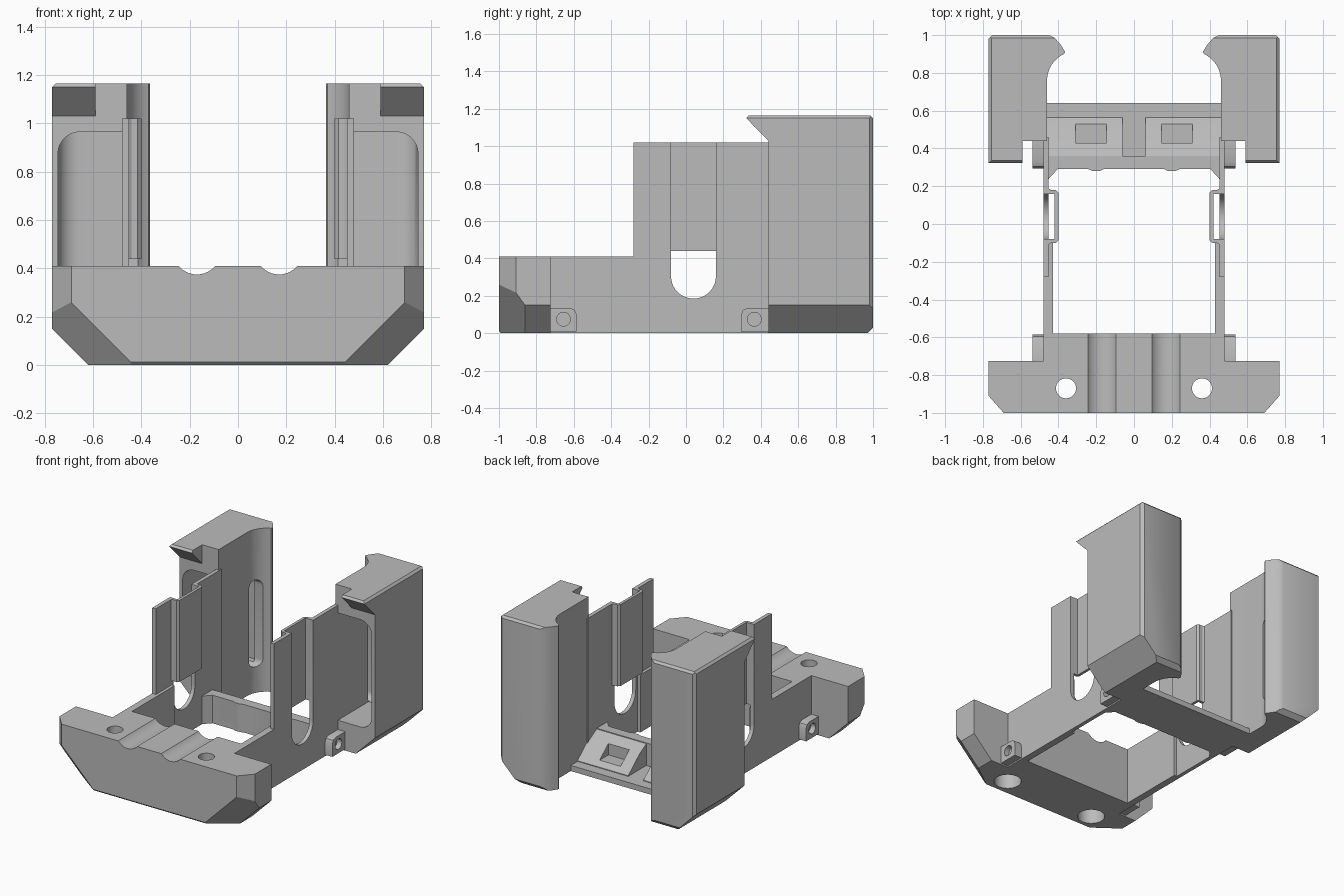
import bpy, bmesh
from math import sin, cos, pi, radians
from mathutils import Vector

cube = bpy.data.objects.get("Cube")
if cube:
    bpy.data.objects.remove(cube, do_unlink=True)

mat = bpy.data.materials.new("plain grey")
mat.use_nodes = True
GREY = (0.5, 0.5, 0.5, 1)
mat.diffuse_color = GREY
mat.node_tree.nodes["Principled BSDF"].inputs["Base Color"].default_value = GREY


def make(name, bm):
    bmesh.ops.recalc_face_normals(bm, faces=bm.faces)
    me = bpy.data.meshes.new(name)
    bm.to_mesh(me)
    bm.free()
    me.materials.append(mat)
    ob = bpy.data.objects.new(name, me)
    bpy.context.scene.collection.objects.link(ob)
    return ob


def prism(name, pts, axis, lo, hi):
    """Extrude a 2D profile along an axis (x: yz, y: xz, z: xy)."""
    place = {"x": lambda u, v, t: (t, u, v),
             "y": lambda u, v, t: (u, t, v),
             "z": lambda u, v, t: (u, v, t)}[axis]
    bm = bmesh.new()
    a = [bm.verts.new(place(u, v, lo)) for u, v in pts]
    b = [bm.verts.new(place(u, v, hi)) for u, v in pts]
    bm.faces.new(a)
    bm.faces.new(b)
    for i in range(len(a)):
        j = (i + 1) % len(a)
        bm.faces.new((a[i], a[j], b[j], b[i]))
    return make(name, bm)


def box(name, x, y, z):
    return prism(name, [(x[0], y[0]), (x[1], y[0]), (x[1], y[1]), (x[0], y[1])], "z", *z)


def arc(cu, cv, r, a0, a1, n):
    return [(cu + r * cos(radians(a0 + (a1 - a0) * i / n)),
             cv + r * sin(radians(a0 + (a1 - a0) * i / n))) for i in range(n + 1)]


def circle(cu, cv, r, n=32):
    return arc(cu, cv, r, 0, 360, n)[:-1]


def slice_off(ob, co, no):
    """Cut away everything on the normal side of a plane and close the cut."""
    bm = bmesh.new()
    bm.from_mesh(ob.data)
    res = bmesh.ops.bisect_plane(bm, geom=bm.verts[:] + bm.edges[:] + bm.faces[:],
                                 plane_co=co, plane_no=Vector(no).normalized(),
                                 clear_outer=True)
    edges = [e for e in res["geom_cut"] if isinstance(e, bmesh.types.BMEdge)]
    bmesh.ops.holes_fill(bm, edges=edges, sides=0)
    bmesh.ops.recalc_face_normals(bm, faces=bm.faces)
    bm.to_mesh(ob.data)
    bm.free()


def apply_modifier(ob, mod):
    bpy.context.view_layer.objects.active = ob
    bpy.ops.object.modifier_apply(modifier=mod.name)


def carve(ob, *cutters):
    for c in cutters:
        m = ob.modifiers.new("carve", "BOOLEAN")
        m.operation, m.solver, m.object = "DIFFERENCE", "EXACT", c
        apply_modifier(ob, m)
        bpy.data.objects.remove(c, do_unlink=True)


def mirrored(ob):
    m = ob.modifiers.new("mirror", "MIRROR")
    m.use_mirror_merge = False
    apply_modifier(ob, m)
    return ob


parts = []

# Front block: T-shaped plan with chamfered corners
half = [(0.77, -1), (0.77, -0.725), (0.48, -0.725), (0.48, -0.58)]
front = prism("front_block", half + [(-x, y) for x, y in reversed(half)], "z", 0, 0.41)
for s in (1, -1):
    slice_off(front, (s * 0.69, -1, 0), (s * 0.09, -0.08, 0))
    slice_off(front, (s * 0.62, -1, 0), (s, 0, -1))
    slice_off(front, (s * 0.69, -1, 0.26), (s, -1.36, -1))
slice_off(front, (0, -1, 0.012), (0, -1, -1))
# Top grooves and counterbored bolt holes
for s in (1, -1):
    carve(front,
          prism("groove_cutter", circle(s * 0.17, 0.473, 0.098, 40), "y", -1.1, -0.4),
          prism("bolt_cutter", circle(s * 0.36, -0.87, 0.053), "z", -0.1, 0.6),
          prism("bore_cutter", circle(s * 0.36, -0.87, 0.09), "z", -0.1, 0.16))
parts.append(front)

# Side wall with a round-bottomed slot
wall = prism("side_walls", [(-0.6, 0), (0.46, 0), (0.46, 1.02), (-0.28, 1.02),
                            (-0.28, 0.41), (-0.6, 0.41)], "x", 0.452, 0.48)
slot = arc(0.04, 0.305, 0.12, 180, 360, 20) + [(0.16, 1.2), (-0.08, 1.2)]
carve(wall, prism("slot_cutter", slot, "x", 0.3, 0.6))
parts.append(mirrored(wall))
parts.append(mirrored(box("wall_thickening", (0.43, 0.453), (-0.6, -0.1), (0, 0.41))))

# Inset panel behind the slot, stepped inwards
panel_plan = [(0.48, -0.11), (0.48, -0.08), (0.42, -0.08), (0.42, 0.16), (0.48, 0.16),
              (0.48, 0.19), (0.455, 0.19), (0.44, 0.18), (0.415, 0.18), (0.4, 0.165),
              (0.4, -0.085), (0.415, -0.1), (0.44, -0.1), (0.455, -0.11)]
panel = prism("inset_panels", panel_plan, "z", 0.44, 1.02)
parts.append(mirrored(panel))

# Screw bosses on the outside of the walls
for name, y0, d in (("front_screw_bosses", -0.73, 1), ("rear_screw_bosses", 0.44, -1)):
    prof = [(y0, 0.01), (y0 + d * 0.145, 0.01), (y0 + d * 0.145, 0.1),
            (y0 + d * 0.135, 0.124), (y0 + d * 0.11, 0.135), (y0, 0.135)]
    boss = prism(name, prof, "x", 0.47, 0.537)
    carve(boss, prism("screw_cutter", circle(y0 + d * 0.075, 0.075, 0.037, 24), "x", 0.5, 0.6))
    parts.append(mirrored(boss))

# Rear tray: floor, low wall with angled corners, sloped ramps
parts.append(box("rear_floor", (-0.465, 0.465), (0.29, 0.64), (0, 0.04)))
tray = [(0.46, 0.23), (0.46, 0.36), (-0.46, 0.36), (-0.46, 0.23), (-0.405, 0.29)]
bump = [(-0.24, 0.29), (-0.22, 0.281), (-0.18, 0.281), (-0.16, 0.29)]
tray += bump + [(-x, y) for x, y in reversed(bump)] + [(0.405, 0.29)]
parts.append(prism("rear_low_wall", tray, "z", 0, 0.2))
ramp = prism("rear_ramps", [(0.35, 0.02), (0.565, 0.02), (0.565, 0.045), (0.44, 0.15),
                            (0.35, 0.2)], "x", 0.06, 0.46)
carve(ramp, box("notch_cutter", (0.145, 0.31), (0.43, 0.53), (0.075, 0.4)))
parts.append(mirrored(ramp))

# Tall rear towers: flared back edge, concave inner side
plan = [(0.77, 0.44), (0.77, 0.98), (0.75, 1), (0.45, 1), (0.42, 0.985), (0.39, 0.952),
        (0.365, 0.912)]
plan += arc(0.306, 0.76, 0.154, 65, 0, 12) + [(0.46, 0.44)]
tower = prism("rear_towers", plan, "z", 0, 1.165)
slice_off(tower, (0.62, 0, 0), (1, 0, -1))
slice_off(tower, (0, 0.97, 0), (0, 1, -1))
slice_off(tower, (0.77, 0, 1.15), (1, 0, 1))
slice_off(tower, (0, 1, 1.15), (0, 1, 1))

# Tower cavity, rounded on its outer edges and open to the front
cavity = box("cavity_cutter", (0.478, 0.745), (0.2, 0.9), (0.2, 0.965))
bm = bmesh.new()
bm.from_mesh(cavity.data)
edges = [e for e in bm.edges if any(v.co.x > 0.6 for v in e.verts)
         and any(v.co.y > 0.5 for v in e.verts)]
edges = [e for e in edges if all(v.co.x > 0.6 for v in e.verts)]
bmesh.ops.bevel(bm, geom=edges, offset=0.09, segments=8, profile=0.5, affect="EDGES")
bm.to_mesh(cavity.data)
bm.free()
window = arc(0.825, 0.76, 0.045, 0, 180, 12) + arc(0.825, 0.23, 0.045, 180, 360, 12)
carve(tower, cavity, prism("window_cutter", window, "x", 0.3, 0.55))
parts.append(mirrored(tower))

# Wedge lips overhanging the tower fronts
lip = prism("tower_lips", [(0.335, 1.165), (0.322, 1.15), (0.44, 1.03), (0.45, 1.03),
                           (0.45, 1.165)], "x", 0.59, 0.77)
slice_off(lip, (0.77, 0, 1.15), (1, 0, 1))
parts.append(mirrored(lip))

# Smooth the round surfaces, keep the corners crisp
bpy.ops.object.select_all(action="DESELECT")
for ob in parts:
    ob.select_set(True)
bpy.context.view_layer.objects.active = parts[0]
bpy.ops.object.shade_smooth_by_angle(angle=radians(30))
